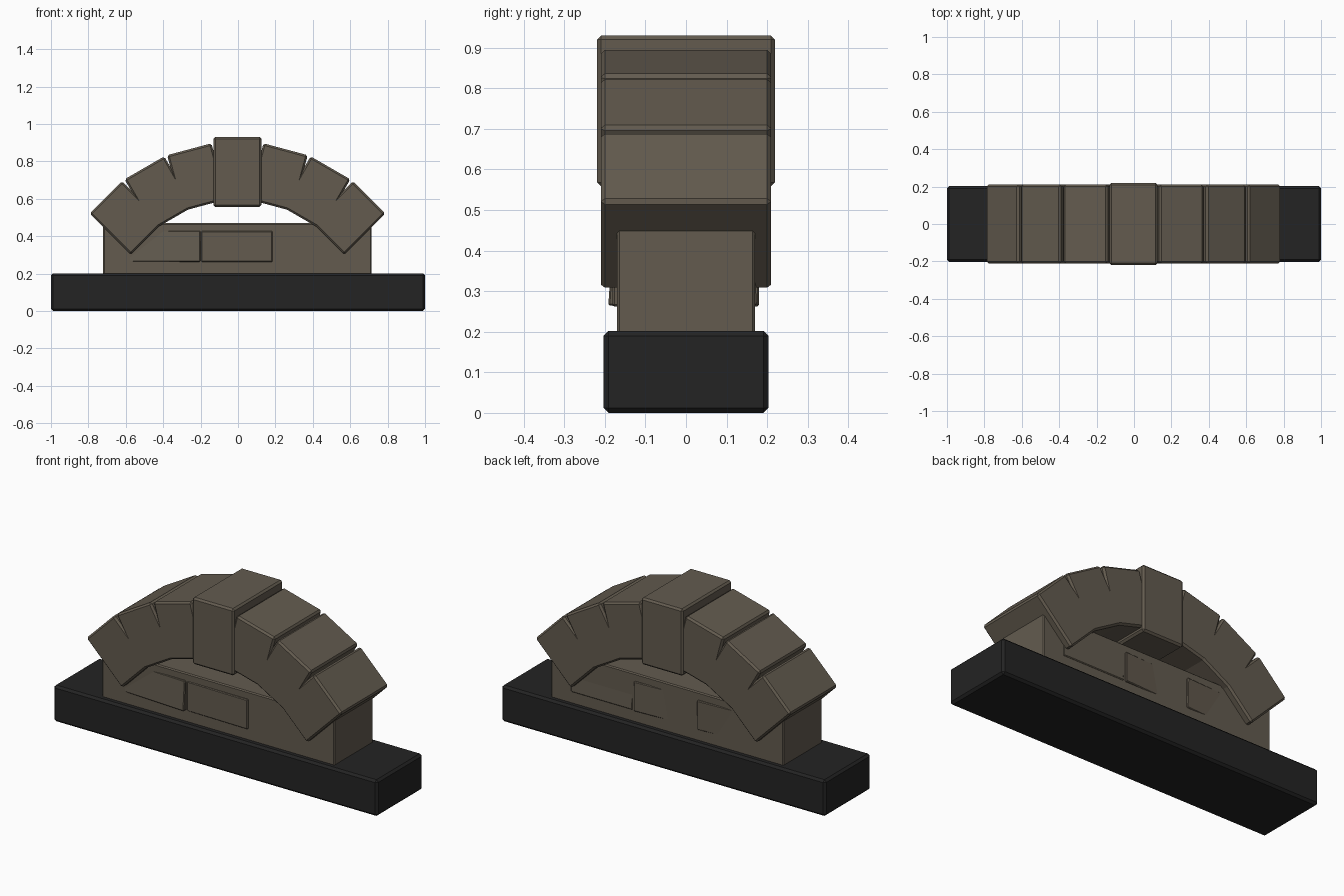
import bpy
from math import radians, sin, cos, atan
from mathutils import Euler

cube = bpy.data.objects.get("Cube")
if cube:
    bpy.data.objects.remove(cube, do_unlink=True)


def make_material(name, colour):
    mat = bpy.data.materials.new(name)
    mat.use_nodes = True
    mat.diffuse_color = (*colour, 1)
    bsdf = next(n for n in mat.node_tree.nodes if n.type == 'BSDF_PRINCIPLED')
    bsdf.inputs["Base Color"].default_value = (*colour, 1)
    bsdf.inputs["Roughness"].default_value = 0.9
    return mat


stone = make_material("weathered stone", (0.125, 0.105, 0.078))
dark = make_material("dark plinth", (0.017, 0.017, 0.017))


def block(name, centre, size, mat, chamfer, rotation=(0, 0, 0)):
    """Chamfered box with flat faces."""
    bpy.ops.mesh.primitive_cube_add(size=1, location=centre)
    obj = bpy.context.object
    obj.name = name
    for v in obj.data.vertices:
        v.co = [c * s for c, s in zip(v.co, size)]
    obj.rotation_euler = Euler(rotation)
    obj.data.materials.append(mat)
    bevel = obj.modifiers.new("chamfer", 'BEVEL')
    bevel.width = chamfer
    bevel.segments = 1
    return obj


# Plinth and the wall behind the arch
block("plinth", (0, 0, 0.101), (2, 0.406, 0.202), dark, 0.012)
WALL = 0.17
block("wall", (-0.003, 0, 0.33), (1.435, 2 * WALL, 0.28), stone, 0.006)

# Arch stones fanned around a centre just below the ground
RADIUS, HUB = 0.84, -0.096
for side, label in ((-1, "right"), (1, "left")):
    for i in (1, 2, 3):
        a = radians(15 * i) * side
        block(f"arch_stone_{label}_{i}",
              (RADIUS * sin(a) - 0.003, 0, HUB + RADIUS * cos(a)),
              (0.245, 0.42, 0.31), stone, 0.01, (0, a, 0))
block("keystone", (-0.003, 0, HUB + RADIUS), (0.257, 0.438, 0.373), stone, 0.01)


# Slightly tilted facing slabs that break through the wall surface
def slab(name, x, side, proud, slope_x, slope_z):
    depth = 0.06
    block(name, (x, side * (WALL + proud - depth / 2), 0.345),
          (0.38, depth, 0.165), stone, 0.004,
          (-side * atan(slope_z), 0, side * atan(slope_x)))


slab("front_slab_right", -0.39, -1, 0.006, 0.054, -0.069)
slab("front_slab_middle", -0.005, -1, 0.007, 0.02, 0)
slab("back_slab_left", 0.40, 1, 0.0, 0.0, -0.06)
slab("back_slab_middle", 0.01, 1, 0.0, 0.05, -0.01)
slab("back_slab_right", -0.38, 1, -0.001, 0.05, 0.03)
